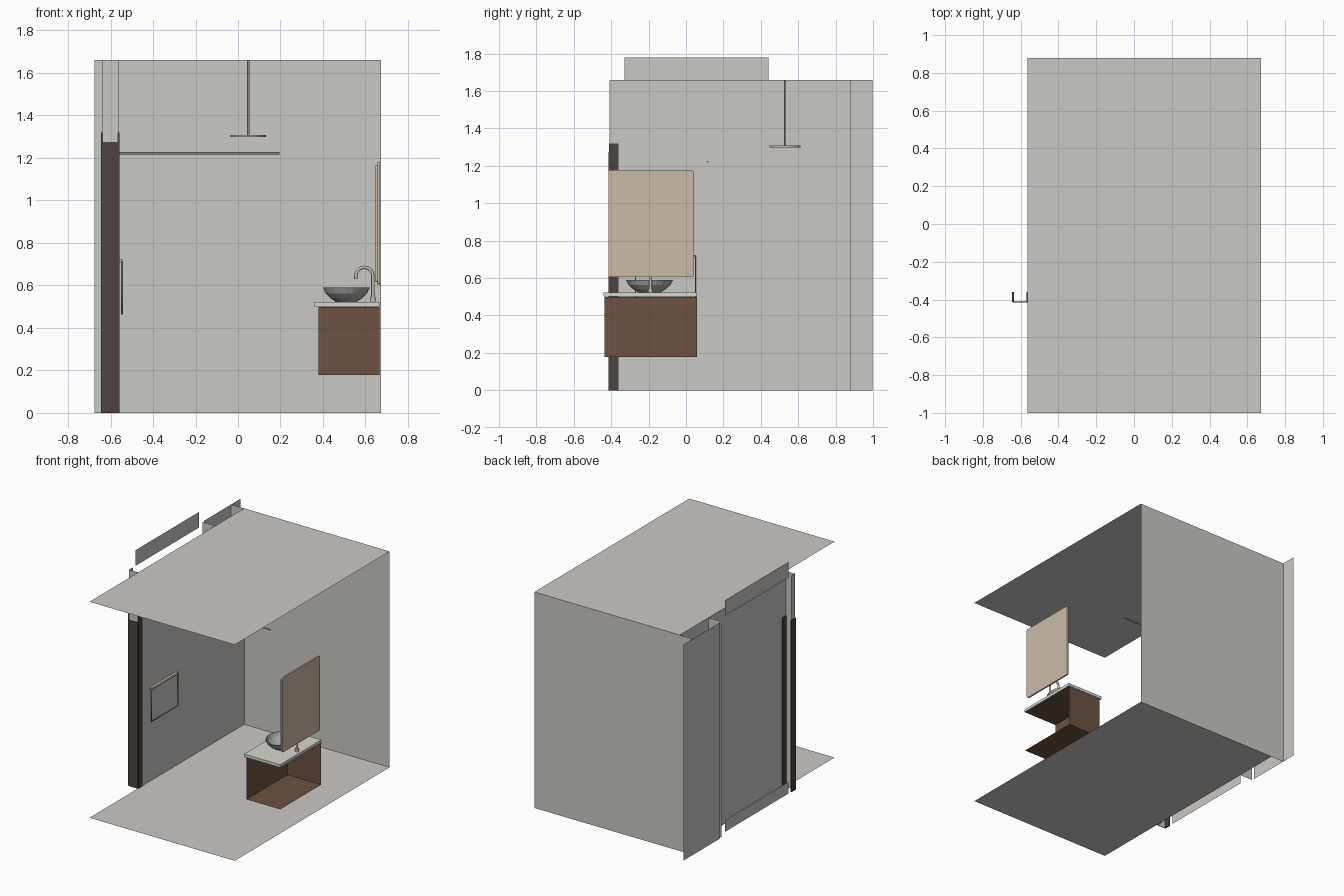
import bpy, bmesh, math
from mathutils import Vector

cube = bpy.data.objects.get("Cube")
if cube:
    bpy.data.objects.remove(cube, do_unlink=True)


def material(name, r, g, b):
    m = bpy.data.materials.new(name)
    m.use_nodes = True
    m.diffuse_color = (r, g, b, 1)
    m.node_tree.nodes["Principled BSDF"].inputs["Base Color"].default_value = (r, g, b, 1)
    return m


PLASTER = material("warm_grey_plaster", .60, .58, .55)
WOOD = material("brown_wood", .15, .085, .054)
DARK = material("dark_frame_wood", .078, .056, .047)
TAN = material("champagne_metal", .60, .50, .39)
STONE = material("pale_stone", .68, .67, .63)
BOWL = material("grey_basin_stone", .42, .42, .40)


def add(name, bm, mat):
    mesh = bpy.data.meshes.new(name)
    bm.to_mesh(mesh)
    bm.free()
    ob = bpy.data.objects.new(name, mesh)
    bpy.context.collection.objects.link(ob)
    mesh.materials.append(mat)
    return ob


def box(name, x, y, z, mat, bevel=0):
    bm = bmesh.new()
    bmesh.ops.create_cube(bm, size=1)
    for v in bm.verts:
        v.co = [(lo + hi) / 2 + c * (hi - lo) for c, (lo, hi) in zip(v.co, (x, y, z))]
    if bevel:
        along_x = [e for e in bm.edges if abs(e.verts[0].co.x - e.verts[1].co.x) > 1e-4]
        bmesh.ops.bevel(bm, geom=along_x, offset=bevel, segments=3, affect='EDGES', profile=.5)
    return add(name, bm, mat)


def sheet(name, x, y, z, mat):
    """Single flat rectangle; the axis given as one number is its normal."""
    spans = [s if isinstance(s, tuple) else (s, s) for s in (x, y, z)]
    free = [i for i, s in enumerate(spans) if s[0] != s[1]]
    bm = bmesh.new()
    corners = []
    for a, b in ((0, 0), (1, 0), (1, 1), (0, 1)):
        co = [s[0] for s in spans]
        co[free[0]] = spans[free[0]][a]
        co[free[1]] = spans[free[1]][b]
        corners.append(bm.verts.new(co))
    bm.faces.new(corners)
    return add(name, bm, mat)


def tube(name, points, radius, mat, cyclic=False):
    cu = bpy.data.curves.new(name, 'CURVE')
    cu.dimensions = '3D'
    cu.bevel_depth = radius
    cu.bevel_resolution = 2
    cu.use_fill_caps = True
    sp = cu.splines.new('POLY')
    sp.points.add(len(points) - 1)
    for p, co in zip(sp.points, points):
        p.co = (*co, 1)
    sp.use_cyclic_u = cyclic
    ob = bpy.data.objects.new(name, cu)
    bpy.context.collection.objects.link(ob)
    cu.materials.append(mat)
    return ob


def disc(name, centre, radius, depth, mat, sides=32):
    bm = bmesh.new()
    bmesh.ops.create_cone(bm, cap_ends=True, segments=sides, radius1=radius, radius2=radius, depth=depth)
    bmesh.ops.translate(bm, verts=bm.verts, vec=Vector(centre))
    return add(name, bm, mat)


# Room shell: floor, ceiling, back wall and left wall
H = 1.66
LEFT, OUTER = -.563, -.64
for name, z in (("floor", 0), ("ceiling", H)):
    sheet(name, (LEFT, .673), (-1, .88), z, PLASTER)
sheet("back_wall", (-.675, .673), .88, (0, H), PLASTER)
sheet("left_wall", LEFT, (-.41, .88), (0, H), PLASTER)

# Recess outside the left wall
sheet("recess_outer_wall", -.675, (.55, .996), (0, H), PLASTER)
sheet("recess_return", (-.675, LEFT), .53, (0, H), PLASTER)
sheet("upper_door_strip", OUTER, (-.33, .44), (H, 1.78), PLASTER)
sheet("lower_door_strip", OUTER, (-.33, .44), (0, .09), PLASTER)

# Wall end with the dark door frame
sheet("wall_end", (OUTER, LEFT), -.408, (0, H), PLASTER)
sheet("wall_end_outer", OUTER, (-.408, -.36), (0, H), PLASTER)
box("door_jamb", (OUTER, LEFT), (-.415, -.41), (0, 1.275), DARK)
for name, x in (("inner_frame", LEFT), ("outer_frame", OUTER)):
    box(name, (x - .005, x + .005), (-.412, -.36), (0, 1.32), DARK)

# Vanity cabinet, open at the front and on the wall side
X, Y, Z = (.378, .665), (-.437, .06), (.178, .499)
sheet("cabinet_bottom", X, Y, Z[0], WOOD)
sheet("cabinet_top", X, Y, Z[1], WOOD)
sheet("cabinet_side", X[0], Y, Z, WOOD)
sheet("cabinet_end", X, Y[1], Z, WOOD)
box("countertop", (.36, .667), (-.441, .06), (.501, .523), STONE)

# Basin turned from a profile, with an inner bowl
profile = [(0, .523), (.05, .523), (.075, .54), (.097, .562), (.11, .59),
           (.104, .59), (.09, .564), (.068, .546), (.04, .536), (0, .534)]
bm = bmesh.new()
verts = [bm.verts.new((r, 0, z)) for r, z in profile]
edges = [bm.edges.new(pair) for pair in zip(verts, verts[1:])]
bmesh.ops.spin(bm, geom=verts + edges, cent=(0, 0, 0), axis=(0, 0, 1), angle=math.tau, steps=20)
bmesh.ops.remove_doubles(bm, verts=bm.verts, dist=1e-4)
for v in bm.verts:
    v.co.x += .51
    v.co.y = v.co.y * 1.15 - .195
bmesh.ops.recalc_face_normals(bm, faces=bm.faces)
add("basin", bm, BOWL)

# Tap with an arched spout
arch = [(.595 + .04 * math.cos(a), -.19, .645 + .04 * math.sin(a))
        for a in (math.pi * i / 10 for i in range(11))]
tube("tap_spout", [(.635, -.19, .523)] + arch + [(.555, -.19, .63)], .008, TAN)
disc("tap_base", (.635, -.19, .534), .013, .022, TAN, 16)

# Mirror and its backing
box("mirror_frame", (.656, .668), (-.415, .042), (.605, 1.178), TAN, .012)
box("mirror_plate", (.646, .656), (-.405, .032), (.615, 1.165), TAN, .01)

# Ceiling shower and the rail across the room
tube("shower_pipe", [(.048, .53, 1.305), (.048, .53, H)], .005, TAN)
disc("shower_head", (.048, .53, 1.303), .083, .009, TAN)
tube("cross_rail", [(LEFT, .115, 1.222), (.195, .115, 1.222)], .005, TAN)

# Towel holder: bar, brackets and hanging loop
y0, y1 = -.27, .05
box("towel_bar", (LEFT, -.543), (y0, y1), (.708, .722), TAN)
tube("towel_loop", [(-.546, y0, .715), (-.546, y1, .715), (-.546, y1, .465), (-.546, y0, .465)],
     .004, TAN, True)

# Smooth shading on the round parts
for ob in bpy.context.selected_objects:
    ob.select_set(False)
for name in ("shower_head", "tap_base"):
    ob = bpy.data.objects[name]
    ob.select_set(True)
    bpy.context.view_layer.objects.active = ob
bpy.ops.object.shade_smooth_by_angle(angle=math.radians(40))
